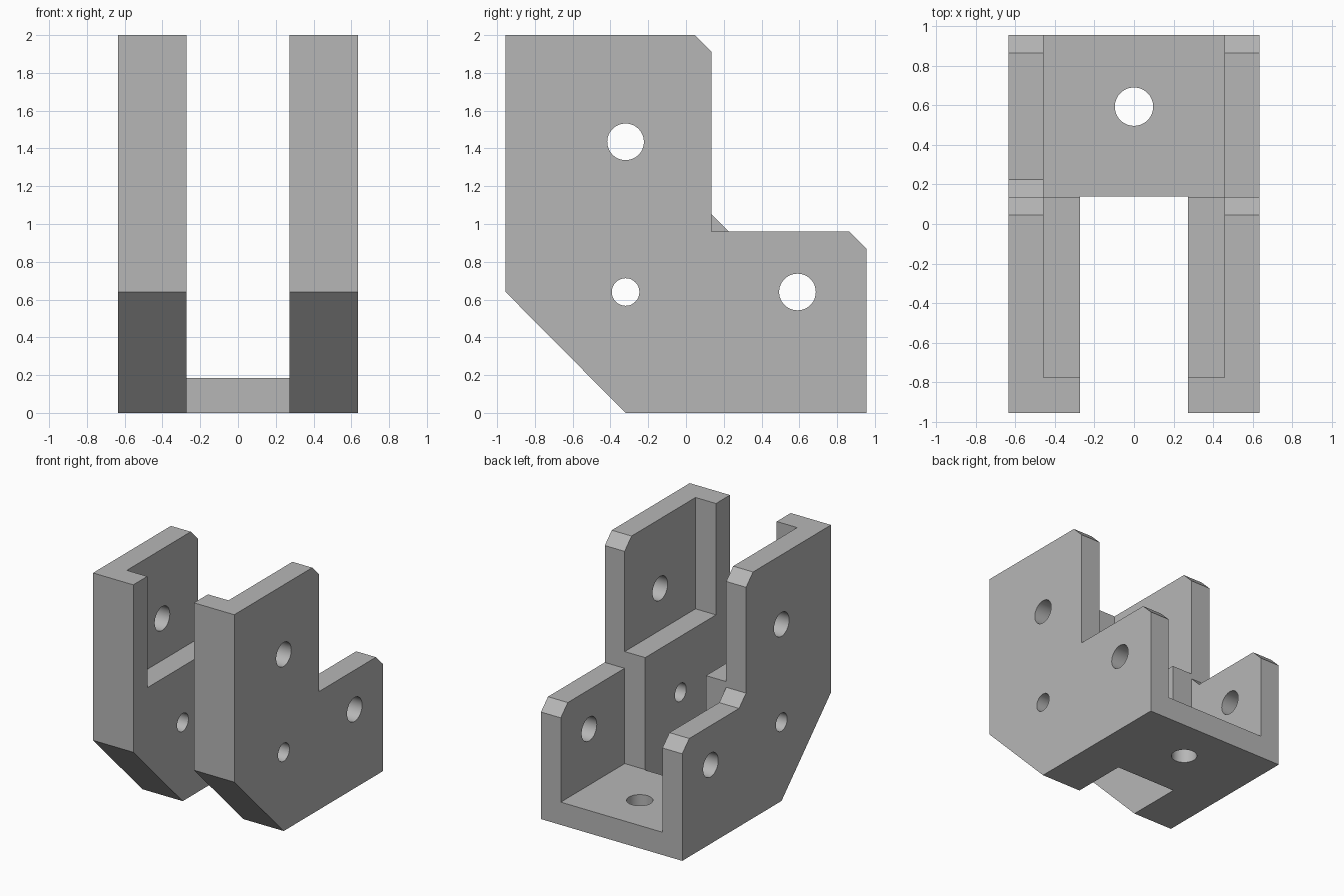
import bpy
import bmesh
from mathutils import Matrix, Vector
from math import pi, radians

if "Cube" in bpy.data.objects:
    bpy.data.objects.remove(bpy.data.objects["Cube"], do_unlink=True)

grey = bpy.data.materials.new("plain grey")
grey.use_nodes = True
grey.diffuse_color = (0.47, 0.47, 0.47, 1)
grey.node_tree.nodes["Principled BSDF"].inputs["Base Color"].default_value = grey.diffuse_color


def make_object(name, bm):
    bmesh.ops.recalc_face_normals(bm, faces=bm.faces)
    mesh = bpy.data.meshes.new(name)
    bm.to_mesh(mesh)
    bm.free()
    mesh.materials.append(grey)
    obj = bpy.data.objects.new(name, mesh)
    bpy.context.collection.objects.link(obj)
    return obj


def side_prism(name, profile, x0, x1):
    """Extrude a (y, z) profile along x."""
    bm = bmesh.new()
    face = bm.faces.new([bm.verts.new((x0, y, z)) for y, z in profile])
    grown = bmesh.ops.extrude_face_region(bm, geom=[face])["geom"]
    verts = [v for v in grown if isinstance(v, bmesh.types.BMVert)]
    bmesh.ops.translate(bm, verts=verts, vec=Vector((x1 - x0, 0, 0)))
    return make_object(name, bm)


def box(name, half_width, y0, y1, z0, z1):
    return side_prism(name, [(y0, z0), (y1, z0), (y1, z1), (y0, z1)], -half_width, half_width)


def drill(name, radius, depth, location, axis):
    bm = bmesh.ops and bmesh.new()
    turn = Matrix.Rotation(pi / 2, 4, "Y") if axis == "X" else Matrix()
    bmesh.ops.create_cone(bm, cap_ends=True, segments=48, radius1=radius, radius2=radius,
                          depth=depth, matrix=Matrix.Translation(location) @ turn)
    return make_object(name, bm)


def cut(target, cutter):
    mod = target.modifiers.new("cut", "BOOLEAN")
    mod.operation = "DIFFERENCE"
    mod.solver = "EXACT"
    mod.object = cutter
    bpy.context.view_layer.objects.active = target
    bpy.ops.object.modifier_apply(modifier=mod.name)
    bpy.data.objects.remove(cutter, do_unlink=True)


half_x, half_y, notch_y, notch_z = 0.635, 0.955, 0.136, 0.96
chamfer = 0.09

# Bracket body: stepped side outline over the full width
bracket = side_prism("bracket_body", [
    (-half_y, 0.64), (-0.32, 0), (half_y, 0), (half_y, notch_z - chamfer),
    (half_y - chamfer, notch_z), (notch_y, notch_z), (notch_y, 2 - chamfer),
    (notch_y - chamfer, 2), (-half_y, 2)], -half_x, half_x)

# Front slot, rear channel and the recess between the upper plates
cut(bracket, box("slot_cutter", 0.273, -1.2, 0.14, -0.2, 2.2))
cut(bracket, box("channel_cutter", 0.457, 0.134, 1.2, 0.185, 1.3))
cut(bracket, box("recess_cutter", 0.457, -0.775, 1.1, 1.095, 2.3))

# Bolt holes through the side plates and the base
for y, z, radius in [(-0.32, 1.435, 0.097), (-0.32, 0.64, 0.073), (0.59, 0.64, 0.097)]:
    cut(bracket, drill("side_drill", radius, 2, (0, y, z), "X"))
cut(bracket, drill("base_drill", 0.097, 0.6, (0, 0.593, 0.1), "Z"))

# Small corner gusset on one side plate only
gusset = side_prism("corner_gusset", [
    (notch_y, notch_z), (notch_y + chamfer, notch_z), (notch_y, notch_z + chamfer)],
    -half_x, -0.457)

# Smooth hole walls, sharp edges elsewhere
bpy.ops.object.select_all(action="DESELECT")
for obj in (bracket, gusset):
    obj.select_set(True)
bpy.context.view_layer.objects.active = bracket
bpy.ops.object.shade_smooth_by_angle(angle=radians(30))
